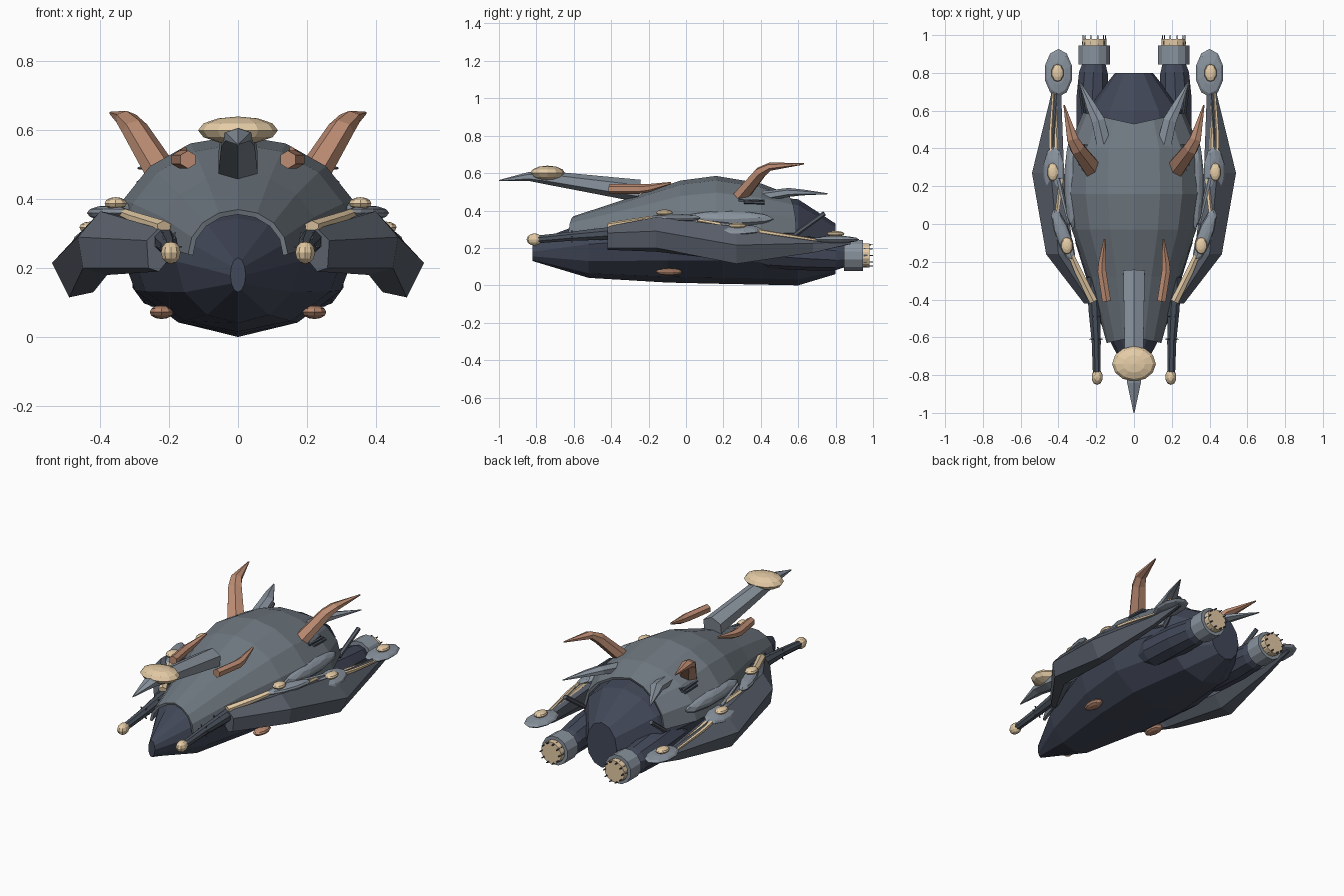
import bpy, bmesh
from math import sin, cos, pi
from mathutils import Vector

if "Cube" in bpy.data.objects:
    bpy.data.objects.remove(bpy.data.objects["Cube"])

COL = {'hull': (.055, .065, .10), 'shell': (.16, .19, .22), 'armor': (.10, .115, .145),
       'plate': (.25, .29, .34), 'tan': (.78, .60, .38), 'copper': (.50, .26, .17), 'gun': (.07, .085, .11)}
MATS = {}
for k, c in COL.items():
    MATS[k] = bpy.data.materials.new(k)
    MATS[k].diffuse_color = (*c, 1)


def finish(name, bm, mat, mirror=True):
    bmesh.ops.recalc_face_normals(bm, faces=bm.faces)
    me = bpy.data.meshes.new(name)
    bm.to_mesh(me)
    bm.free()
    me.materials.append(MATS[mat])
    ob = bpy.data.objects.new(name, me)
    bpy.context.collection.objects.link(ob)
    if mirror:
        ob.modifiers.new('mirror', 'MIRROR')
    return ob


def skin(bm, rings, closed=True, caps=True):
    vs = [[bm.verts.new(p) for p in r] for r in rings]
    n = len(vs[0])
    for a, b in zip(vs, vs[1:]):
        for i in range(n if closed else n - 1):
            j = (i + 1) % n
            bm.faces.new((a[i], a[j], b[j], b[i]))
    if caps:
        bm.faces.new(vs[0])
        bm.faces.new(vs[-1])


def tube_into(bm, pts, n):
    # each point is x, y, z, half width, half height
    P = [Vector(p[:3]) for p in pts]
    rings = []
    for i, p in enumerate(pts):
        t = (P[min(i + 1, len(P) - 1)] - P[max(i - 1, 0)]).normalized()
        s = t.cross(Vector((0, 0, 1)))
        s = s.normalized() if s.length > 1e-4 else Vector((1, 0, 0))
        u = s.cross(t)
        rw, rh = p[3], p[-1]
        rings.append([P[i] + s * rw * cos(2 * pi * (k + .5) / n) + u * rh * sin(2 * pi * (k + .5) / n)
                      for k in range(n)])
    skin(bm, rings)


def tube(name, pts, n, mat, mirror=True):
    bm = bmesh.new()
    tube_into(bm, pts, n)
    return finish(name, bm, mat, mirror)


def blob(name, loc, size, mat, mirror=True, rot=(0, 0, 0), seg=10):
    bm = bmesh.new()
    bmesh.ops.create_uvsphere(bm, u_segments=seg, v_segments=6, radius=1)
    from mathutils import Euler
    m = Euler(rot).to_matrix()
    for v in bm.verts:
        v.co = m @ Vector([a * b for a, b in zip(v.co, size)]) + Vector(loc)
    return finish(name, bm, mat, mirror)


# lower hull: twelve-sided loft (y, half width, centre z, height above, depth below)
bm = bmesh.new()
secs = [(-.82, .022, .18, .05, .05), (-.52, .18, .22, .125, .18), (-.1, .31, .25, .2, .235),
        (.2, .345, .26, .24, .252), (.6, .26, .24, .22, .24), (.8, .10, .19, .14, .13)]
skin(bm, [[(w * sin(k * pi / 6), y, z + (u if cos(k * pi / 6) > 0 else d) * cos(k * pi / 6))
           for k in range(12)] for y, w, z, u, d in secs])
finish('lower_hull', bm, 'hull', False)

# domed upper shell (y, half width, base z, height, bow of the edge)
bm = bmesh.new()
secs = [(-.60, .145, .24, .13, -.03), (-.28, .24, .27, .205, 0), (-.03, .33, .28, .28, 0),
        (.16, .362, .28, .305, 0), (.4, .35, .28, .265, 0), (.53, .27, .28, .215, .06)]
skin(bm, [[(w * cos(pi * k / 8), y + b * abs(cos(pi * k / 8)), z + h * sin(pi * k / 8))
           for k in range(9)] for y, w, z, h, b in secs], closed=False, caps=False)
sh = finish('upper_shell', bm, 'shell', False)
so = sh.modifiers.new('thickness', 'SOLIDIFY')
so.thickness = .015
# keep the shell thickening inwards
if sum(f.normal.z for f in sh.data.polygons) < 0:
    sh.data.flip_normals()

# side armour pods
bm = bmesh.new()
pod = [(-.42, [(.205, .30), (.23, .315), (.265, .28), (.26, .2), (.23, .19), (.205, .22)]),
       (-.16, [(.32, .35), (.40, .365), (.465, .29), (.45, .2), (.38, .18), (.32, .22)]),
       (.27, [(.37, .29), (.44, .315), (.54, .215), (.49, .115), (.42, .13), (.37, .2)]),
       (.68, [(.385, .245), (.41, .255), (.44, .225), (.43, .175), (.405, .175), (.385, .2)]),
       (.88, [(.39, .237), (.4, .24), (.41, .235), (.41, .222), (.4, .22), (.39, .225)])]
skin(bm, [[(x, y, z) for x, z in r] for y, r in pod])
finish('side_armor', bm, 'armor')

# prow boom with disc
tube('prow_boom', [(0, -.25, .505, .066, .06), (0, -.72, .572, .056, .037),
                   (0, -.84, .582, .042, .024), (0, -1, .56, .003, .003)], 6, 'plate', False)
blob('prow_disc', (0, -.74, .6), (.116, .093, .04), 'tan', False, seg=12)

# horns and fins
tube('large_horn', [(.21, .28, .46, .055, .04), (.30, .40, .605, .042, .032),
                    (.325, .45, .635, .034, .022), (.37, .63, .65, .004, .004)], 6, 'copper')
tube('small_horn', [(.145, -.41, .515, .026), (.17, -.25, .515, .026),
                    (.168, -.2, .52, .022), (.155, -.08, .547, .006)], 6, 'copper')
tube('rear_fin', [(.15, .38, .47, .045, .03), (.19, .55, .497, .04, .024),
                  (.225, .62, .497, .03, .016), (.29, .755, .49, .003, .003)], 6, 'plate')
for i in range(3):
    tube('horn_vent', [(.25 + .018 * i, .25 + .03 * i, .462 - .008 * i, .01),
                       (.25 + .018 * i, .42, .45 - .004 * i, .01)], 6, 'gun')
tube('rear_rod', [(.265, .58, .27, .013), (.285, .74, .385, .013)], 6, 'armor')

# engines
tube('engine_body', [(.21, .3, .19, .05), (.215, .45, .185, .095), (.22, .66, .17, .09),
                     (.215, .8, .16, .08), (.21, .86, .16, .06)], 10, 'hull')
tube('engine_collar', [(.21, .845, .16, .086), (.21, .945, .16, .086)], 12, 'plate')
tube('engine_nozzle', [(.21, .93, .16, .066), (.21, .98, .16, .066)], 12, 'tan')
bm = bmesh.new()
for k in range(10):
    a = 2 * pi * k / 10
    x, z = .21 + .06 * cos(a), .16 + .06 * sin(a)
    tube_into(bm, [(x, .95, z, .007), (x, 1, z, .003)], 4)
finish('nozzle_teeth', bm, 'gun')

# forward guns with spiked collars
tube('gun_barrel', [(.215, -.28, .29, .036), (.21, -.45, .275, .034), (.2, -.62, .262, .026),
                    (.197, -.8, .245, .022)], 8, 'gun')
blob('gun_tip', (.195, -.81, .245), (.03, .042, .033), 'tan')
bm = bmesh.new()
for y, z in ((-.49, .272), (-.61, .262)):
    for k in range(6):
        a = 2 * pi * k / 6
        tube_into(bm, [(.2 + .02 * cos(a), y, z + .02 * sin(a), .005),
                       (.2 + .037 * cos(a), y, z + .037 * sin(a), .003)], 4)
finish('gun_spikes', bm, 'gun')

# tan spars along the armour
tube('front_spar', [(.215, -.41, .318, .025, .02), (.30, -.24, .345, .022, .018),
                    (.365, -.09, .37, .014, .014)], 6, 'tan')
tube('middle_spar', [(.385, .235, .315, .012), (.405, .06, .345, .012)], 5, 'tan')
tube('middle_spar_fore', [(.345, .0, .35, .008), (.40, .24, .32, .014)], 5, 'plate')
for dx in (-.012, .016):
    tube('rear_spar', [(.42 + dx, .26, .31, .013), (.425 + dx, .48, .275, .011),
                       (.415 + dx * .7, .71, .24, .007)], 5, 'tan')

# rounded nodes and plates
blob('front_node', (.355, -.115, .388), (.034, .045, .018), 'tan')
blob('middle_node', (.43, .275, .318), (.032, .048, .017), 'tan')
blob('rear_node', (.405, .8, .275), (.034, .047, .016), 'tan')
blob('rear_plate', (.40, .8, .245), (.075, .127, .02), 'plate')
tube('plate_stem', [(.405, .8, .23, .018), (.405, .8, .275, .018)], 6, 'plate')
blob('flank_plate', (.325, .22, .355), (.045, .25, .042), 'plate', rot=(0, .5, 0))
blob('front_plate', (.375, -.06, .36), (.04, .15, .022), 'plate', rot=(0, 0, -.35))
blob('middle_plate', (.425, .28, .298), (.06, .13, .02), 'plate', rot=(0, .35, 0))
blob('belly_node', (.222, -.09, .072), (.036, .07, .02), 'copper')

for m in bpy.data.materials:
    if m.users and not m.is_grease_pencil:
        m.use_nodes = True
        m.node_tree.nodes["Principled BSDF"].inputs["Base Color"].default_value = m.diffuse_color
